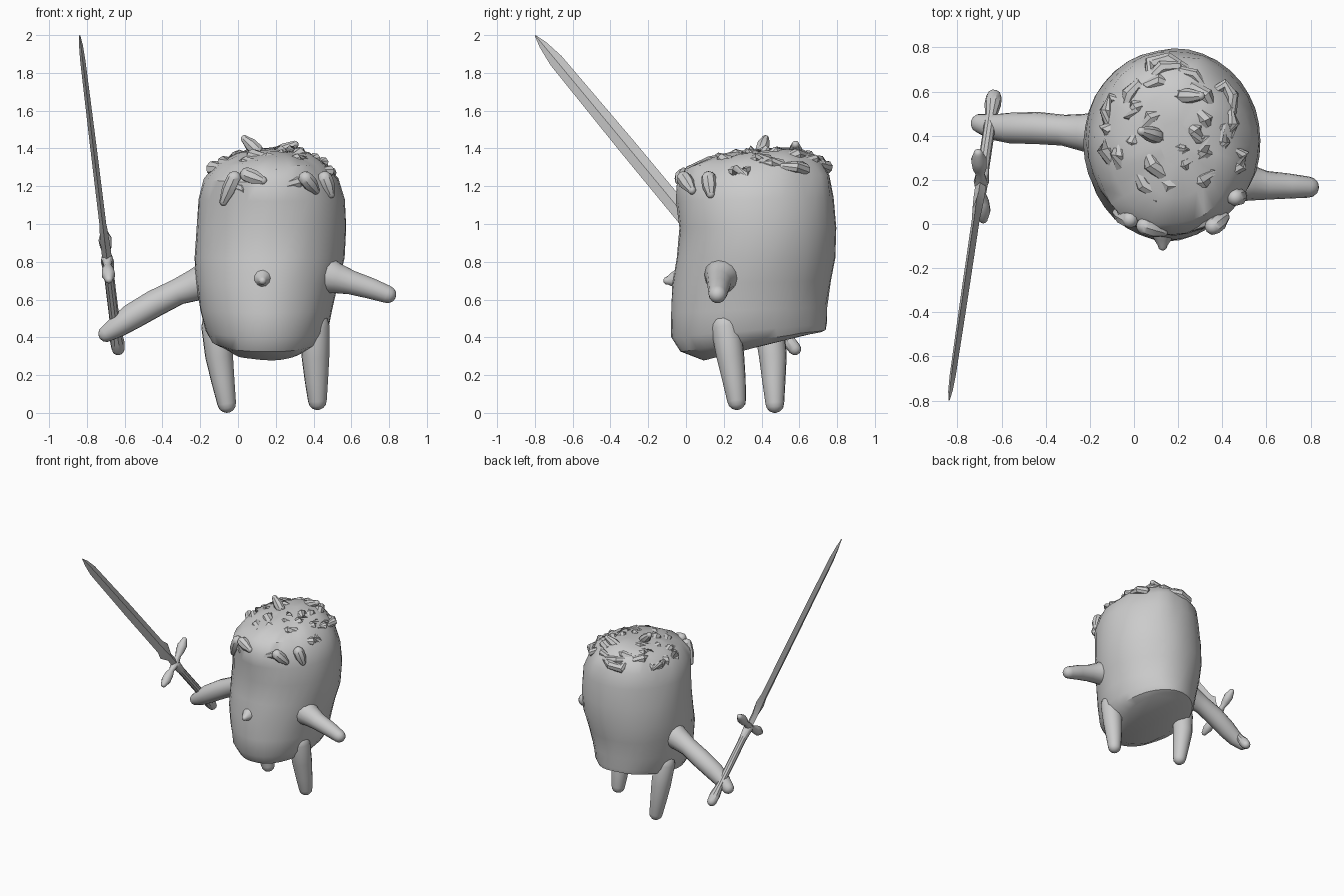
import bpy, bmesh, math, random
from mathutils import Vector, noise

random.seed(4)


def make(name, bm, angle=35):
    bmesh.ops.recalc_face_normals(bm, faces=bm.faces)
    me = bpy.data.meshes.new(name)
    bm.to_mesh(me)
    bm.free()
    ob = bpy.data.objects.new(name, me)
    bpy.context.collection.objects.link(ob)
    bpy.context.view_layer.objects.active = ob
    ob.select_set(True)
    bpy.ops.object.shade_smooth_by_angle(angle=math.radians(angle))
    ob.select_set(False)
    return ob


def loft(bm, rings):
    """Skin a list of equal-length point rings and cap both ends."""
    vs = [[bm.verts.new(p) for p in r] for r in rings]
    n = len(vs[0])
    for a, b in zip(vs, vs[1:]):
        for i in range(n):
            j = (i + 1) % n
            bm.faces.new((a[i], a[j], b[j], b[i]))
    bm.faces.new(vs[0][::-1])
    bm.faces.new(vs[-1])


def tube(bm, path, radii, segs=14):
    """Round limb along a path with rounded ends."""
    pts = [Vector(p) for p in path]
    d0, d1 = (pts[1] - pts[0]).normalized(), (pts[-1] - pts[-2]).normalized()
    st = [(p, r) for p, r in zip(pts, radii)]
    caps = [(math.sin(t), math.cos(t)) for t in (0.5, 0.95, 1.35)]
    st = ([(pts[0] - d0 * radii[0] * s, radii[0] * c) for s, c in caps[::-1]] + st
          + [(pts[-1] + d1 * radii[-1] * s, radii[-1] * c) for s, c in caps])
    rings = []
    for k, (p, r) in enumerate(st):
        d = (st[min(k + 1, len(st) - 1)][0] - st[max(k - 1, 0)][0]).normalized()
        u = d.cross(Vector((0.1, 1, 0.2))).normalized()
        v = d.cross(u)
        rings.append([p + (u * math.cos(a) + v * math.sin(a)) * r
                      for a in (2 * math.pi * i / segs for i in range(segs))])
    loft(bm, rings)


# Body: front y, back y, left x, right x, front z, back z of each ring
body_rings = [
    (0.09, 0.73, -0.07, 0.37, 0.28, 0.435),
    (-0.03, 0.74, -0.14, 0.44, 0.325, 0.44),
    (-0.08, 0.745, -0.17, 0.475, 0.40, 0.47),
    (-0.075, 0.745, -0.20, 0.50, 0.53, 0.56),
    (-0.075, 0.77, -0.22, 0.53, 0.68, 0.70),
    (-0.05, 0.79, -0.23, 0.565, 0.82, 0.82),
    (-0.035, 0.795, -0.22, 0.575, 0.98, 0.98),
    (-0.05, 0.785, -0.205, 0.565, 1.12, 1.14),
    (-0.05, 0.765, -0.185, 0.525, 1.22, 1.26),
    (0.00, 0.71, -0.11, 0.46, 1.30, 1.35),
    (0.12, 0.60, 0.00, 0.38, 1.35, 1.40),
    (0.27, 0.46, 0.12, 0.26, 1.375, 1.40),
]
bm = bmesh.new()
rings = []
for y0, y1, x0, x1, z0, z1 in body_rings:
    ring = []
    for i in range(36):
        a = 2 * math.pi * i / 36
        s = math.sin(a)
        ring.append(Vector(((x0 + x1) / 2 + (x1 - x0) / 2 * math.cos(a),
                            (y0 + y1) / 2 + (y1 - y0) / 2 * s,
                            (z0 + z1) / 2 + (z1 - z0) / 2 * s)))
    rings.append(ring)
loft(bm, rings)
bm.normal_update()
for v in bm.verts:
    amp = 0.02 if v.co.z > 1.2 else 0.007
    v.co += v.normal * noise.noise(v.co * 8) * amp
make("body", bm)


# Hair: short curly locks laid over the top of the head
def scalp(a, r, lift=0.0):
    s = math.sin(a)
    return Vector((0.18 + 0.365 * r * math.cos(a), 0.36 + 0.40 * r * s,
                   1.19 + 0.18 * math.sqrt(max(0, 1 - r * r)) + 0.05 * r * s + lift))


bm = bmesh.new()
for i in range(34):
    a = i * 2.4
    r = 0.98 * math.sqrt((i + 0.5) / 34)
    da = random.choice((-1, 1)) * random.uniform(0.25, 0.45) / max(r, 0.4)
    path = [scalp(a, r * 0.9, -0.01), scalp(a + da * 0.5, r, 0.012),
            scalp(a + da, r, -0.005), scalp(a + da * 1.2, r * 0.85, -0.015)]
    w = random.uniform(0.028, 0.042)
    tube(bm, path, (w * 0.7, w, w, w * 0.6), 8)
# crown tufts and fringe points
for p, q, w in [((0.10, 0.40, 1.39), (0.035, 0.42, 1.45), 0.035),
                ((0.20, 0.58, 1.37), (0.30, 0.58, 1.42), 0.035),
                ((-0.02, 0.02, 1.24), (-0.075, 0.05, 1.12), 0.04),
                ((0.05, -0.01, 1.26), (0.13, -0.035, 1.23), 0.04),
                ((0.36, -0.01, 1.24), (0.41, 0.03, 1.18), 0.04),
                ((0.46, 0.12, 1.24), (0.49, 0.13, 1.16), 0.04)]:
    p, q = Vector(p), Vector(q)
    tube(bm, (p, (p + q) / 2, q), (w, w, w * 0.6), 8)
make("hair", bm)

# Nose
bm = bmesh.new()
tube(bm, ((0.13, -0.03, 0.71), (0.13, -0.07, 0.705), (0.13, -0.098, 0.70)),
     (0.06, 0.04, 0.022), 10)
make("nose", bm)

# Arms and legs
limbs = {
    "sword_arm": (((-0.12, 0.41, 0.72), (-0.23, 0.415, 0.675), (-0.32, 0.425, 0.64),
                   (-0.44, 0.435, 0.58), (-0.56, 0.435, 0.51), (-0.64, 0.44, 0.455),
                   (-0.695, 0.455, 0.42)),
                  (0.11, 0.085, 0.07, 0.073, 0.07, 0.058, 0.045)),
    "free_arm": (((0.44, 0.20, 0.735), (0.53, 0.185, 0.71), (0.60, 0.175, 0.69),
                  (0.70, 0.172, 0.66), (0.79, 0.167, 0.628)),
                 (0.11, 0.08, 0.065, 0.057, 0.048)),
    "leg_1": (((-0.115, 0.44, 0.46), (-0.10, 0.46, 0.30), (-0.08, 0.465, 0.17),
               (-0.06, 0.47, 0.05)), (0.08, 0.074, 0.062, 0.05)),
    "leg_2": (((0.405, 0.21, 0.46), (0.41, 0.235, 0.30), (0.415, 0.255, 0.17),
               (0.42, 0.268, 0.065)), (0.08, 0.074, 0.062, 0.05)),
}
for name, (path, radii) in limbs.items():
    bm = bmesh.new()
    tube(bm, path, radii)
    make(name, bm, 50)

# Sword axes: along the blade, across the width, through the thickness
pommel, tip = Vector((-0.635, 0.575, 0.34)), Vector((-0.838, -0.798, 1.998))
axis = (tip - pommel).normalized()
across = Vector((-0.06, 0.77, 0.64))
across = (across - axis * across.dot(axis)).normalized()
thick = axis.cross(across)


def along(t):
    return pommel.lerp(tip, t)


# Blade: diamond sections of (position, half width, half thickness)
bm = bmesh.new()
loft(bm, [[along(t) + across * w, along(t) + thick * h,
           along(t) - across * w, along(t) - thick * h]
          for t, w, h in [(0.27, 0.03, 0.025), (0.33, 0.03, 0.025), (0.37, 0.065, 0.022),
                          (0.40, 0.048, 0.018), (0.65, 0.046, 0.017),
                          (0.92, 0.038, 0.014), (0.97, 0.022, 0.01), (1.0, 0.003, 0.003)]])
make("blade", bm, 20)

# Grip with pommel
bm = bmesh.new()
tube(bm, [along(t) for t in (0.0, 0.025, 0.06, 0.15, 0.24, 0.28)],
     (0.035, 0.038, 0.027, 0.027, 0.027, 0.035), 10)
make("grip", bm)

# Crossguard with swollen ends
bm = bmesh.new()
hub = along(0.285)
tube(bm, [hub + across * s + axis * abs(s) * 0.1
          for s in (-0.19, -0.15, -0.10, -0.06, 0, 0.06, 0.10, 0.15, 0.19)],
     (0.022, 0.036, 0.032, 0.02, 0.032, 0.02, 0.032, 0.036, 0.022), 10)
make("crossguard", bm)
